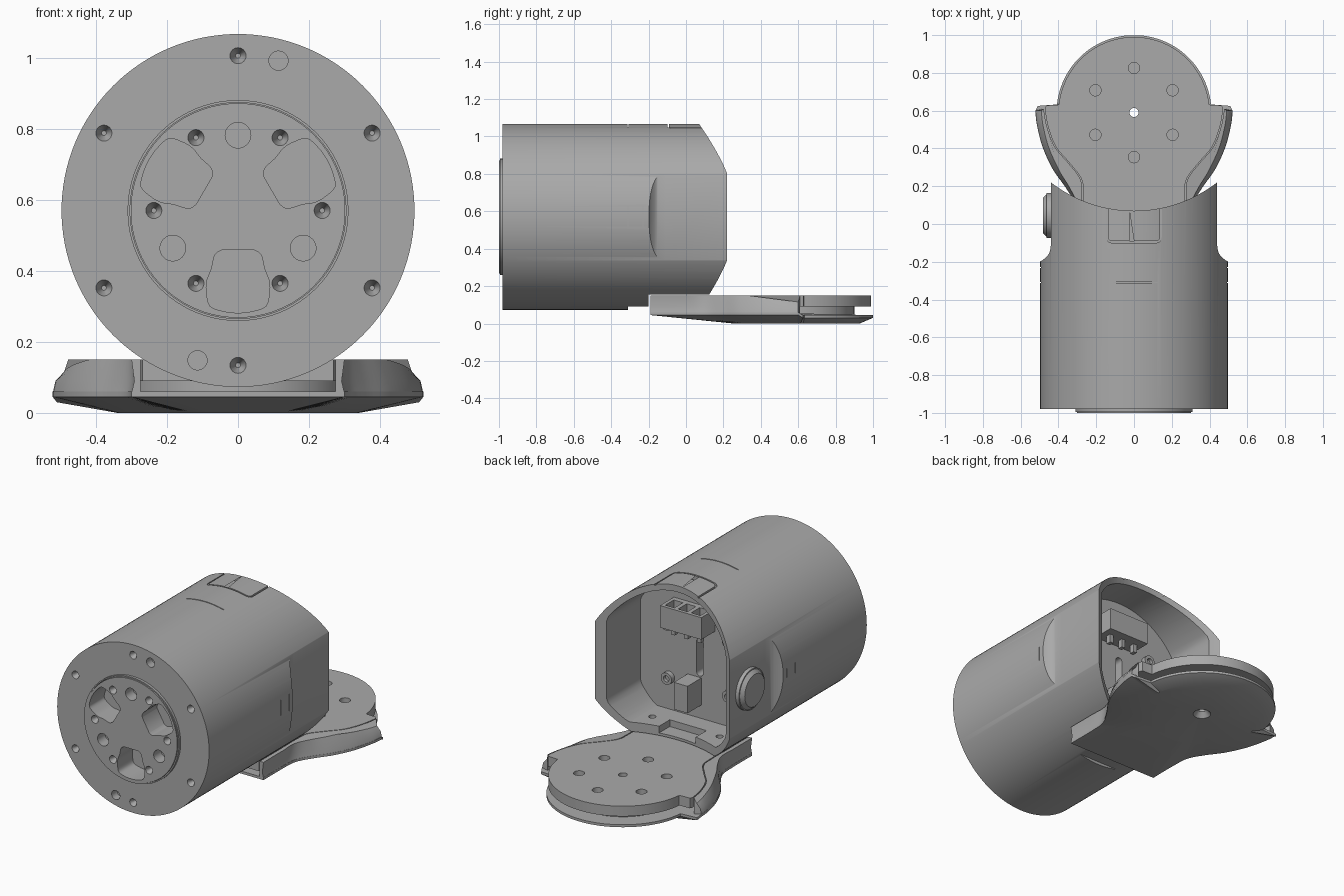
import bpy, bmesh
from math import sin, cos, pi, radians, hypot
from mathutils import Vector

if "Cube" in bpy.data.objects:
    bpy.data.objects.remove(bpy.data.objects["Cube"], do_unlink=True)

grey = bpy.data.materials.new("satin_grey")
grey.use_nodes = True
grey.diffuse_color = (0.4, 0.4, 0.4, 1)
grey.node_tree.nodes["Principled BSDF"].inputs["Base Color"].default_value = (0.4, 0.4, 0.4, 1)

MID = 0.57   # height of the barrel axis
HUB = 0.59   # y of the lid disc centre


def loft(name, rings):
    """Solid through equally long closed rings of 3D points."""
    bm = bmesh.new()
    loops = [[bm.verts.new(p) for p in ring] for ring in rings]
    n = len(loops[0])
    for a, b in zip(loops, loops[1:]):
        for i in range(n):
            j = (i + 1) % n
            bm.faces.new((a[i], a[j], b[j], b[i]))
    bm.faces.new(loops[0])
    bm.faces.new(loops[-1])
    bmesh.ops.recalc_face_normals(bm, faces=bm.faces)
    mesh = bpy.data.meshes.new(name)
    bm.to_mesh(mesh)
    bm.free()
    mesh.materials.append(grey)
    ob = bpy.data.objects.new(name, mesh)
    bpy.context.collection.objects.link(ob)
    return ob


def prism(name, pts, axis, lo, hi, taper=1):
    """Profile extruded along an axis, optionally scaled at the far end."""
    place = {"x": lambda a, b, t: (t, a, b),
             "y": lambda a, b, t: (a, t, b),
             "z": lambda a, b, t: (a, b, t)}[axis]
    ca = sum(p[0] for p in pts) / len(pts)
    cb = sum(p[1] for p in pts) / len(pts)
    return loft(name, [[place(a, b, lo) for a, b in pts],
                       [place(ca + (a - ca) * taper, cb + (b - cb) * taper, hi) for a, b in pts]])


def circle(a, b, r, n=32):
    return [(a + r * cos(2 * pi * i / n), b + r * sin(2 * pi * i / n)) for i in range(n)]


def rect(a0, a1, b0, b1):
    return [(a0, b0), (a1, b0), (a1, b1), (a0, b1)]


def spline(pts, steps=6):
    """Smooth open curve through the points."""
    p = [Vector(q) for q in [pts[0]] + pts + [pts[-1]]]
    out = []
    for a, b, c, d in zip(p, p[1:], p[2:], p[3:]):
        for k in range(steps):
            t = k / steps
            out.append(tuple(0.5 * (2 * b + (c - a) * t + (2 * a - 5 * b + 4 * c - d) * t * t
                                    + (3 * b - a - 3 * c + d) * t ** 3)))
    return out + [pts[-1]]


def mirrored(half):
    return half + [(-x, y) for x, y in reversed(half)]


def cut(ob, *cutters):
    for c in cutters:
        m = ob.modifiers.new("cut", "BOOLEAN")
        m.operation, m.solver, m.object = "DIFFERENCE", "EXACT", c
        with bpy.context.temp_override(object=ob, active_object=ob, selected_objects=[ob]):
            bpy.ops.object.modifier_apply(modifier=m.name)
        bpy.data.objects.remove(c, do_unlink=True)


def ring_of(radius, start, count):
    step = 2 * pi / count
    return [(radius * cos(radians(start) + i * step), radius * sin(radians(start) + i * step))
            for i in range(count)]


# Barrel: cylinder with side flats and a concave rear end
barrel = prism("barrel", circle(0, MID, 0.497, 128), "y", -0.98, 0.3)
flat = spline([(0.51, -0.202), (0.49, -0.195), (0.465, -0.175), (0.447, -0.15), (0.44, -0.11)], 3)
flat += [(0.44, 0.5), (0.7, 0.5), (0.7, -0.202)]
cut(barrel,
    prism("flat_right", flat, "z", -0.1, 1.3),
    prism("flat_left", [(-x, y) for x, y in flat], "z", -0.1, 1.3),
    prism("rear_scoop", circle(0, 0.79, 0.72, 128), "z", -0.1, 1.3),
    prism("lid_clearance", rect(-0.6, 0.6, -0.2, 0.6), "z", -0.1, 0.155),
    prism("lower_step", rect(-0.6, 0.6, -0.31, -0.19), "z", -0.1, 0.09))

# Rear cavity with floor notch and panel slot
cavity = [(max(-0.39, min(0.39, x)), max(0.21, z)) for x, z in circle(0, MID, 0.46, 96)]
slot = [(x, z + (0.09 if z > 0 else -0.09) + MID) for x, z in circle(0, 0, 0.022, 24)]
cut(barrel,
    prism("cavity", cavity, "y", -0.13, 0.7),
    prism("floor_notch", rect(-0.12, 0.12, -0.02, 0.4), "z", 0.17, 0.3),
    prism("panel_slot", slot, "y", -0.2, 0.1))
for s in (-1, 1):
    cut(barrel, prism("floor_hole", circle(0.22 * s, 0.0, 0.02, 20), "z", 0.17, 0.3))

# Seam marks and the inset tab outline on top
cut(barrel, prism("seam_top", rect(-0.5, 0.5, -0.313, -0.307), "z", 1.05, 1.2))
for s in (-1, 1):
    for y in (-0.31, -0.23):
        lo, hi = sorted((0.4935 * s, 0.6 * s))
        cut(barrel, prism("seam_side", rect(lo, hi, y - 0.003, y + 0.003), "z", 0.4, 0.75))


def tab_path(w, y, r):
    turn = [(w - r + r * cos(t), y + r - r * sin(t)) for t in [i * pi / 12 for i in range(7)]]
    return mirrored([(w, 0.4)] + turn)


cut(barrel, prism("tab_groove", tab_path(0.147, -0.1, 0.03)
                  + tab_path(0.138, -0.091, 0.022)[::-1], "z", 1.038, 1.2))

# Front face holes of the barrel
for x, z in ring_of(0.436, 30, 6):
    cut(barrel, prism("screw_hole", circle(x, z + MID, 0.023, 24), "y", -0.981, -0.94, 0.3))
for s in (-1, 1):
    cut(barrel, prism("pin_hole", circle(0.114 * s, MID + 0.422 * s, 0.027, 24), "y", -1.0, -0.93))
cut(barrel, prism("flange_seat", circle(0, MID, 0.311, 96), "y", -1.1, -0.8))

# Output flange with screw holes, dowel holes and three pockets
cut_rim = prism("flange_rim", circle(0, MID, 0.311, 96), "y", -0.995, -0.8)
flange = prism("flange", circle(0, MID, 0.302, 96), "y", -1.0, -0.81)
cut(cut_rim, prism("rim_bore", circle(0, MID, 0.304, 96), "y", -1.1, -0.82))
for x, z in ring_of(0.237, 0, 6):
    cut(flange, prism("screw_hole", circle(x, z + MID, 0.023, 24), "y", -1.001, -0.95, 0.3))
for x, z in ring_of(0.212, 90, 3):
    cut(flange, prism("dowel_hole", circle(x, z + MID, 0.036, 32), "y", -1.1, -0.93))
side = spline([(0.045, 0.111), (0.065, 0.125), (0.075, 0.165), (0.088, 0.2),
               (0.088, 0.235), (0.078, 0.27), (0.04, 0.284), (0.01, 0.288)], 4)
for k in range(3):
    a = radians(30 + 120 * k)
    pocket = [(r * cos(a) - w * sin(a), r * sin(a) + w * cos(a) + MID) for w, r in mirrored(side)]
    cut(flange, prism("pocket", pocket, "y", -1.1, -0.86))

# Side button
prism("button_base", circle(-0.0 + 0.045, MID, 0.12, 64), "x", -0.43, -0.462)
prism("button_cap", circle(0.045, MID, 0.115, 64), "x", -0.46, -0.482, 0.82)
prism("button_backing", rect(-0.02, 0.12, 0.48, 0.66), "x", -0.395, -0.35)

# Electronics inside the cavity
connector = prism("connector", rect(-0.1, 0.17, 0.75, 0.88), "y", -0.14, 0.0)
for i in range(3):
    x = -0.05 + 0.085 * i
    cut(connector, prism("socket", rect(x - 0.03, x + 0.03, -0.1, -0.02), "z", 0.83, 1.0))
    prism("connector_pin", rect(x - 0.012, x + 0.012, 0.7, 0.76), "y", -0.08, -0.05)
prism("terminal_block", rect(-0.01, 0.08, 0.29, 0.45), "y", -0.14, 0.0)
for x in (-0.2, 0.2):
    for z in (0.4, 0.72):
        post = prism("screw_post", circle(x, z, 0.035, 24), "y", -0.14, -0.1)
        cut(post, prism("post_hole", circle(x, z, 0.018, 20), "y", -0.12, 0.0))

# Lid: lower shell with a dished underside
outer = spline([(0.30, -0.19), (0.30, 0.0), (0.31, 0.1), (0.36, 0.19), (0.43, 0.29),
                (0.485, 0.41), (0.515, 0.53), (0.522, 0.6)])
arc = [(cos(t), sin(t)) for t in [radians(6 + 3.5 * i) for i in range(24)]]
shell_half = [(0.1, -0.19), (0.2, -0.19)] + outer + [(0.51, 0.625), (0.42, 0.632)]
shell_half += [(0.41 * x, HUB + 0.41 * y) for x, y in arc]
outline = mirrored(shell_half)


def dish(x, y, r):
    k = r / hypot(x, y - HUB)
    return (x * k, HUB + (y - HUB) * k, 0.0)


shell = loft("lid_shell", [[dish(x, y, 0.34) for x, y in outline],
                           [(x, y, 0.045 if y < 0.62 else 0.03) for x, y in outline],
                           [(x, y, 0.06 if y < 0.62 else 0.045) for x, y in outline]])
cut(shell, prism("centre_hole", circle(0, HUB, 0.024, 32), "z", -0.1, 0.2),
    prism("countersink", circle(0, HUB, 0.05, 32), "z", -0.001, 0.03, 0.5))

# Lid: raised side wings
inner = spline([(0.275, -0.19), (0.275, 0.0), (0.275, 0.16), (0.285, 0.24), (0.345, 0.32),
                (0.42, 0.41), (0.462, 0.52), (0.478, 0.61)])
for s, name in ((1, "left_wing"), (-1, "right_wing")):
    low = [(s * x, y, 0.055) for x, y in outer + inner[::-1]]
    mid = [(s * (x - 0.008), y, 0.09) for x, y in outer] + [(s * x, y, 0.09) for x, y in inner[::-1]]
    top = [(s * max(x - 0.032 * min(1, max(0, y / 0.3)), i[0] + 0.004), y,
            0.15 - 0.035 * min(1, max(0, (y - 0.33) / 0.27)))
           for (x, y), i in zip(outer, inner)]
    top += [(s * x, y, 0.15) for x, y in inner[::-1]]
    loft(name, [low, mid, top])

# Lid: upper plate on a neck, with a ring of holes
plate_half = [(x - 0.006, y) for x, y in inner] + [(0.465, 0.628), (0.41, 0.63)]
plate_half += [(0.4 * x, HUB + 0.4 * y) for x, y in arc]
plate = prism("lid_plate", mirrored(plate_half), "z", 0.09, 0.15)
neck = prism("lid_neck", circle(0, HUB, 0.31, 64), "z", 0.04, 0.092)
for x, y in ring_of(0.236, 30, 6):
    cut(plate, prism("plate_hole", circle(x, y + HUB, 0.03, 32), "z", 0.11, 0.2))
for ob in (plate, neck):
    cut(ob, prism("centre_hole", circle(0, HUB, 0.024, 32), "z", 0, 0.3))

# Smooth shading with crisp edges
for ob in bpy.context.scene.objects:
    ob.select_set(ob.type == "MESH")
bpy.context.view_layer.objects.active = barrel
bpy.ops.object.shade_smooth_by_angle(angle=radians(30))
